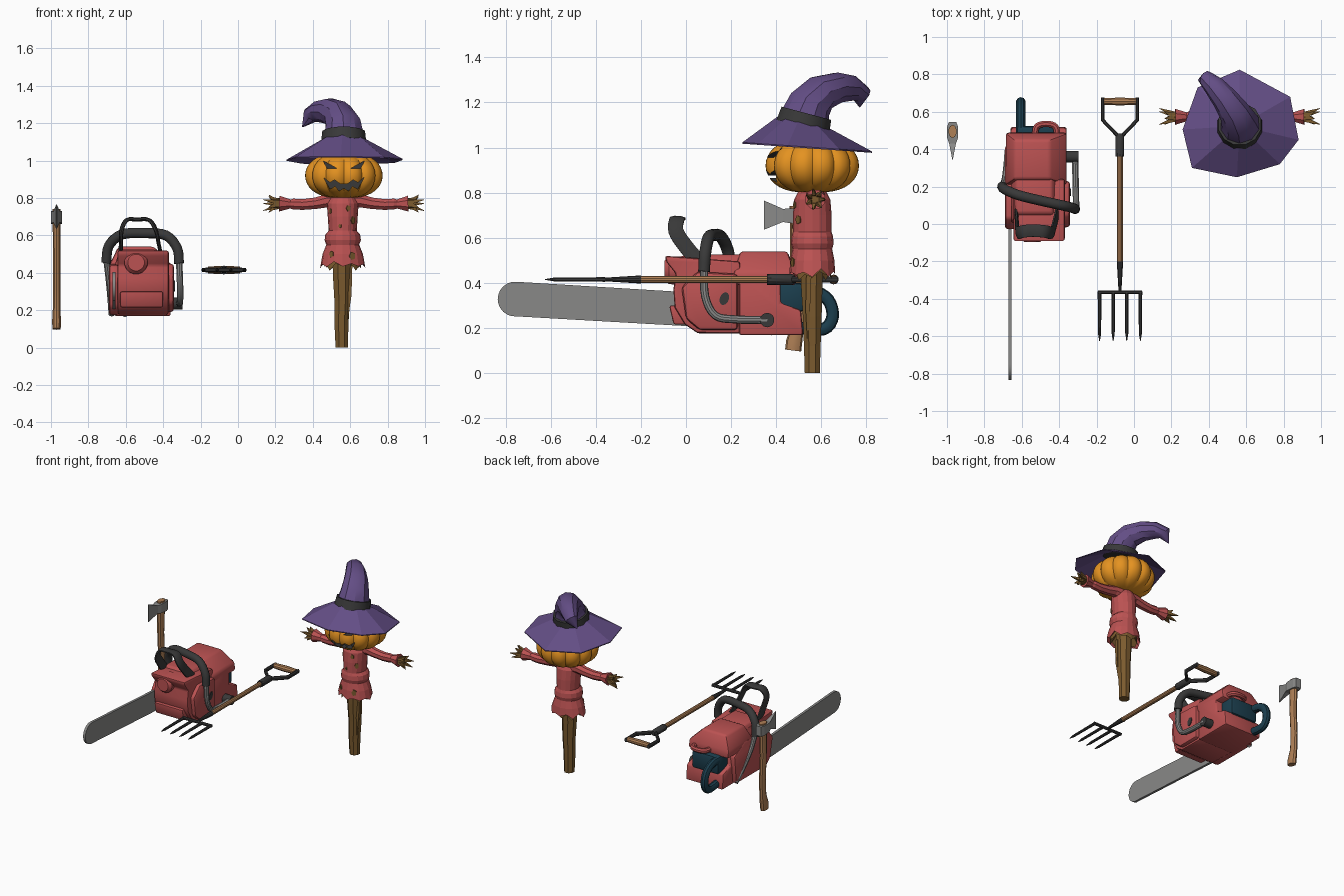
import bpy, bmesh, math, random
from mathutils import Vector as V

if "Cube" in bpy.data.objects:
    bpy.data.objects.remove(bpy.data.objects["Cube"])
random.seed(4)

def material(name, r, g, b):
    m = bpy.data.materials.new(name)
    m.diffuse_color = (r, g, b, 1)
    m.use_nodes = True
    m.node_tree.nodes["Principled BSDF"].inputs["Base Color"].default_value = m.diffuse_color
    return m

RED = material("faded_red", .50, .085, .085)
PURPLE = material("purple", .125, .075, .235)
ORANGE = material("pumpkin_orange", .78, .29, .015)
BROWN = material("straw_brown", .20, .105, .028)
WOOD = material("handle_wood", .42, .21, .09)
STEEL = material("steel_grey", .25, .25, .245)
DARK = material("charcoal", .04, .04, .04)
TEAL = material("dark_teal", .011, .048, .075)

def loft(name, rings, mat, bevel=0, smooth=True):
    """Skin a list of equal rings, cap both ends, optionally round the edges."""
    bm = bmesh.new()
    vs = [[bm.verts.new(p) for p in ring] for ring in rings]
    n = len(vs[0])
    for a, b in zip(vs, vs[1:]):
        for i in range(n):
            bm.faces.new((a[i], a[(i + 1) % n], b[(i + 1) % n], b[i]))
    bm.faces.new(vs[0][::-1])
    bm.faces.new(vs[-1])
    bmesh.ops.recalc_face_normals(bm, faces=bm.faces)
    if bevel:
        es = [e for e in bm.edges if e.calc_face_angle(0) > .6]
        bmesh.ops.bevel(bm, geom=es, offset=bevel, segments=2, profile=.5,
                        affect='EDGES', clamp_overlap=True)
    me = bpy.data.meshes.new(name)
    bm.to_mesh(me)
    bm.free()
    me.materials.append(mat)
    ob = bpy.data.objects.new(name, me)
    bpy.context.collection.objects.link(ob)
    if smooth:
        bpy.ops.object.select_all(action='DESELECT')
        ob.select_set(True)
        bpy.context.view_layer.objects.active = ob
        bpy.ops.object.shade_smooth_by_angle(angle=math.radians(35))
    return ob

def sweep(name, pts, radii, mat, sides=10, side_axis=(1, 0, 0), smooth=True):
    """Tube along a path; a radius may be a number or (along side_axis, across)."""
    pts = [V(p) for p in pts]
    if not isinstance(radii, list):
        radii = [radii] * len(pts)
    u, rings = V(side_axis), []
    for i, p in enumerate(pts):
        t = (pts[min(i + 1, len(pts) - 1)] - pts[max(i - 1, 0)]).normalized()
        u = (u - t * u.dot(t)).normalized()
        w = t.cross(u)
        a, b = radii[i] if isinstance(radii[i], tuple) else (radii[i], radii[i])
        ang = [2 * math.pi * (k + .5) / sides for k in range(sides)]
        rings.append([p + u * a * math.cos(s) + w * b * math.sin(s) for s in ang])
    return loft(name, rings, mat, smooth=smooth)

def rounded(pts, steps=4):
    """Catmull-Rom smoothing of a path."""
    P = [V(p) for p in pts]
    P = [2 * P[0] - P[1]] + P + [2 * P[-1] - P[-2]]
    out = []
    for a, b, c, d in zip(P, P[1:], P[2:], P[3:]):
        for k in range(steps):
            t = k / steps
            out.append(.5 * (2 * b + (c - a) * t + (2 * a - 5 * b + 4 * c - d) * t * t
                             + (3 * b - a - 3 * c + d) * t ** 3))
    return out + [P[-2]]

def prism(name, yz, x0, x1, mat, bevel=0):
    return loft(name, [[(x, y, z) for y, z in yz] for x in (x0, x1)], mat, bevel)

def rect(x0, x1, y0, y1, z):
    return [(x0, y0, z), (x1, y0, z), (x1, y1, z), (x0, y1, z)]

# ---------- axe ----------
sweep("axe_handle", [(-.97, .475, .10), (-.97, .48, .14), (-.97, .495, .21), (-.97, .50, .32),
      (-.97, .49, .50), (-.97, .495, .74)],
      [(.023, .036), (.025, .036), (.021, .028), (.021, .027), (.021, .028), (.022, .035)], WOOD, 10)
loft("axe_head", [[(-.97 - t, y, a), (-.97 + t, y, a), (-.97 + t, y, (a + b) / 2 ), (-.97 + t, y, b),
                   (-.97 - t, y, b), (-.97 - t, y, (a + b) / 2)] for y, t, a, b in
     [(.545, .02, .66, .73), (.52, .029, .66, .73), (.46, .029, .665, .73), (.43, .018, .67, .728),
      (.385, .009, .652, .748), (.345, .002, .635, .765)]], STEEL, smooth=False)

# ---------- pitchfork ----------
fx, fz = -.075, .415
sweep("fork_shaft", [(fx, .37, fz), (fx, -.21, fz)], .016, WOOD, 10)
sweep("fork_grip", [(fx - .085, .655, fz), (fx, .655, fz), (fx + .085, .655, fz)],
      [.019, .022, .019], WOOD, 10, (0, 1, 0))
sweep("fork_socket", [(fx, .485, fz), (fx, .47, fz), (fx, .36, fz)], [.016, .024, .024], DARK, 10)
sweep("fork_ferrule", [(fx, -.20, fz), (fx, -.28, fz), (fx, -.36, fz)], [.018, .013, .008], DARK, 10)
sweep("fork_crossbar", [(fx - .117, -.365, fz), (fx + .117, -.365, fz)], .011, DARK, 8, (0, 1, 0))
for s in (-1, 1):
    sweep("fork_grip_arm", [(fx + s * .092, .675, fz), (fx + s * .092, .555, fz), (fx + s * .012, .472, fz)],
          (.011, .015), DARK, 8)
for k in range(4):
    x = fx - .109 + k * .0727
    sweep("fork_tine", [(x, -.36, fz), (x, -.585, fz), (x, -.625, fz)], [.011, .009, .002], DARK, 8)

# ---------- chainsaw ----------
arc = [(-.758 + .077 * math.cos(a), .328 + .077 * math.sin(a))
       for a in [math.radians(85 + 190 * k / 12) for k in range(13)]]
prism("saw_bar", arc + [(.06, .205), (.06, .355)], -.672, -.654, STEEL)
front = [(-.095, .52), (.24, .495), (.24, .175), (.05, .178), (-.005, .215), (-.05, .29),
         (-.056, .37), (-.045, .44), (-.085, .49)]
prism("saw_main_body", front, -.645, -.37, RED, .012)
prism("saw_clutch_cover", [(.0, .22), (.05, .175), (.40, .175), (.42, .38), (.30, .45), (.03, .44), (-.03, .36)],
      -.69, -.635, RED, .015)
prism("saw_starter_cover", [(.0, .24), (.06, .19), (.23, .19), (.23, .44), (.05, .45), (-.02, .38)],
      -.40, -.342, RED, .018)
prism("saw_rear_body", [(.235, .168), (.52, .168), (.51, .28), (.42, .31), (.42, .42), (.235, .44)],
      -.66, -.36, RED, .012)
loft("saw_top_cover", [rect(-.685, -.36, .21, .49, .39), rect(-.685, -.36, .21, .485, .45),
                       rect(-.64, -.45, .24, .45, .54)], RED, .015)
loft("saw_hood", [rect(-.66, -.39, .0, .30, .44), rect(-.63, -.44, .06, .30, .525)], RED, .012)
sweep("saw_front_bulge", [(-.545, .0, .455), (-.545, -.075, .455), (-.545, -.095, .455)],
      [.065, .062, .045], RED, 16)
loft("saw_front_panel", [rect(-.63, -.40, -.055, .1, .215), rect(-.63, -.40, -.075, .1, .30)], RED, .01)
sweep("saw_side_vent", [(-.35, .17, .33), (-.337, .17, .33)], [(.03, .02)] * 2, DARK, 12, (0, .4, 1))
sweep("saw_rear_cowl", rounded([(-.53, .46, .42), (-.52, .52, .42), (-.47, .535, .42), (-.42, .52, .42),
      (-.41, .46, .42)]), .018, RED, 8, (0, 0, 1))
loft("saw_rear_core", [rect(-.63, -.41, .38, .525, .27), rect(-.63, -.41, .38, .525, .40)], TEAL, .02)
sweep("saw_rear_handle", rounded([(-.605, .45, .37), (-.605, .56, .365), (-.605, .63, .325), (-.605, .65, .25),
      (-.605, .61, .195), (-.605, .50, .20)]), (.026, .028), TEAL, 10)
# wrap-around handle: dark grip with bare tube on both sides
sweep("saw_front_grip", rounded([(-.315, .08, .45), (-.325, .085, .53), (-.385, .10, .60), (-.50, .125, .612),
      (-.62, .155, .605), (-.69, .185, .545), (-.705, .20, .455)]), .027, DARK, 12, (0, 1, 0))
sweep("saw_right_tube", rounded([(-.315, .08, .47), (-.31, .085, .34), (-.31, .13, .255), (-.312, .22, .238),
      (-.315, .36, .235)]), .018, STEEL, 10)
sweep("saw_left_tube", rounded([(-.703, .20, .47), (-.69, .24, .36), (-.68, .32, .25), (-.675, .39, .18)]),
      .018, STEEL, 10)
sweep("saw_tube_mount", [(-.37, .36, .235), (-.298, .36, .235)], .032, DARK, 14, (0, 1, 0))
# hand guard frame
sweep("saw_hand_guard", rounded([(-.41, .06, .49), (-.425, .0, .56), (-.44, -.045, .63), (-.475, -.04, .682),
      (-.54, -.035, .685), (-.595, -.04, .682), (-.622, -.045, .63), (-.625, .0, .56), (-.63, .06, .49)]),
      (.036, .011), DARK, 8, (0, 1, 0))

# ---------- scarecrow ----------
cx, cy = .56, .56
sweep("post", [(.555, .56, 0), (.553, .56, .12), (.557, .56, .25), (.555, .558, .38), (.556, .558, .50)],
      [.036, .040, .045, .051, .056], BROWN, 8, smooth=False)
sweep("post_splinter", [(.60, .545, .44), (.597, .54, .28), (.585, .54, .15)], [.016, .014, .003], BROWN, 4, smooth=False)

def oval(z, rx, ry, n=16, jag=0):
    return [(cx + rx * math.cos(2 * math.pi * k / n), cy + ry * math.sin(2 * math.pi * k / n),
             z + jag * (random.random() if k % 2 else -random.random())) for k in range(n)]

shirt = [(.445, .121, .102, .022), (.50, .108, .098, 0), (.55, .088, .088, 0), (.575, .097, .095, 0),
         (.605, .093, .092, 0), (.625, .075, .086, 0), (.70, .08, .086, 0), (.77, .085, .08, 0),
         (.805, .065, .062, 0), (.82, .04, .04, 0)]
loft("shirt", [oval(.50, .06, .06)] + [oval(z, a, b, 16, j) for z, a, b, j in shirt], RED, smooth=False)
loft("straw_fringe", [oval(.50, .055, .055), oval(.435, .098, .085, 16, .028), oval(.50, .09, .08)], BROWN, smooth=False)
sweep("straw_neck", [(cx, cy, .79), (cx, cy, .84)], [.055, .05], BROWN, 8, smooth=False)

# torn patches on the shirt front
for x, z, s, a, b in [(.495, .73, .011, .08, .086), (.615, .68, .016, .08, .086), (.59, .745, .013, .083, .084),
                      (.545, .65, .009, .078, .086), (.50, .50, .014, .108, .098), (.61, .49, .018, .108, .098)]:
    k = (x - cx) / a
    nrm = V((k / a, -math.sqrt(1 - k * k) / b, 0)).normalized()
    p = V((x, cy - b * math.sqrt(1 - k * k), z))
    sweep("shirt_patch", [p - nrm * .004, p + nrm * .003], (s, s * 1.3), BROWN, 5, (1, 0, 0), False)

# sleeves and straw hands
for s in (-1, 1):
    mid = .565
    sweep("sleeve", [(mid + s * d, .573, z) for d, z in
          [(.03, .782), (.09, .785), (.15, .772), (.22, .765), (.27, .768), (.285, .768), (.345, .77)]],
          [.045, .038, .033, .031, .031, .026, .046], RED, 8, (0, 1, 0), False)
    sweep("straw_wrist", [(mid + s * .30, .573, .77), (mid + s * .375, .573, .77)], [.025, .032], BROWN, 6, (0, 1, 0), False)
    for k in range(7):
        a = 2 * math.pi * k / 7
        c, w = math.cos(a), math.sin(a)
        tip = .40 + .03 * (k % 3 == 0)
        sweep("straw_finger", [(mid + s * .33, .573 + .015 * c, .77 + .015 * w),
              (mid + s * .38, .573 + .027 * c, .77 + .027 * w),
              (mid + s * tip, .573 + .045 * c, .77 + .048 * w)], [.012, .013, .002], BROWN, 4, (0, 1, 0), False)

# ribbed pumpkin head
hx, hy = .566, .56
rings = []
for i in range(17):
    ph = math.radians(-84 + 168 * i / 16)
    rings.append([])
    for k in range(72):
        t = 2 * math.pi * k / 72
        r = .212 * math.cos(ph) ** .7 * (.91 + .09 * abs(math.sin(6 * t)) ** .6)
        rings[-1].append((hx + r * math.cos(t), hy + r * math.sin(t), .92 + .12 * math.sin(ph)))
head = loft("pumpkin_head", rings, ORANGE)
head.data.materials.append(DARK)

# carved face, drawn on one half and mirrored, then cut into the head
eye = [(-.112, 1.0), (-.035, .957), (-.088, .957)]
upper = [(-.108, .91), (-.075, .882), (-.05, .897), (-.02, .876)]
lower = [(0, .853), (-.026, .838), (-.046, .864), (-.075, .847)]
mouth = upper + [(-x, z) for x, z in upper[::-1]] + [(-x, z) for x, z in lower[:0:-1]] + lower
for shape in (eye, [(-x, z) for x, z in eye], mouth):
    cut = loft("face_cutter", [[(hx + x, y, z) for x, z in shape] for y in (.28, .425)], DARK, smooth=False)
    cut.data.materials.clear()
    cut.data.materials.append(ORANGE)
    cut.data.materials.append(DARK)
    for f in cut.data.polygons:
        f.material_index = 1
    cut.hide_render = True
    mod = head.modifiers.new("carve", 'BOOLEAN')
    mod.operation, mod.solver, mod.object = 'DIFFERENCE', 'EXACT', cut
    bpy.context.view_layer.objects.active = head
    bpy.ops.object.modifier_apply(modifier=mod.name)
    bpy.data.objects.remove(cut)

# hat: wide uneven brim, band and drooping crown
outer = [(.26, .505), (.31, .30), (.55, .25), (.78, .32), (.88, .45), (.835, .68), (.565, .825), (.34, .73)]
centre = V((.565, .525))
edge = [(x, y, 1.023 - .07 * (y - .25)) for x, y in outer]
def inner(r, dz):
    ring = [centre + (V(p) - centre).normalized() * r for p in outer]
    return [(p.x, p.y, 1.105 - .24 * (p.y - .525) + dz) for p in ring]
loft("hat_brim", [inner(.11, -.012), [(x, y, z - .006) for x, y, z in edge], edge, inner(.118, .005)],
     PURPLE, smooth=False)
sweep("hat_band", [(.565, .518, 1.092), (.565, .534, 1.152)], [.125, .118], DARK, 12)
sweep("hat_crown", [(.565, .53, 1.13), (.562, .55, 1.19), (.535, .60, 1.243), (.485, .67, 1.265),
      (.43, .735, 1.262), (.385, .775, 1.24), (.345, .77, 1.18)],
      [.112, .098, .083, .070, .058, .045, .003], PURPLE, 10, smooth=True)
